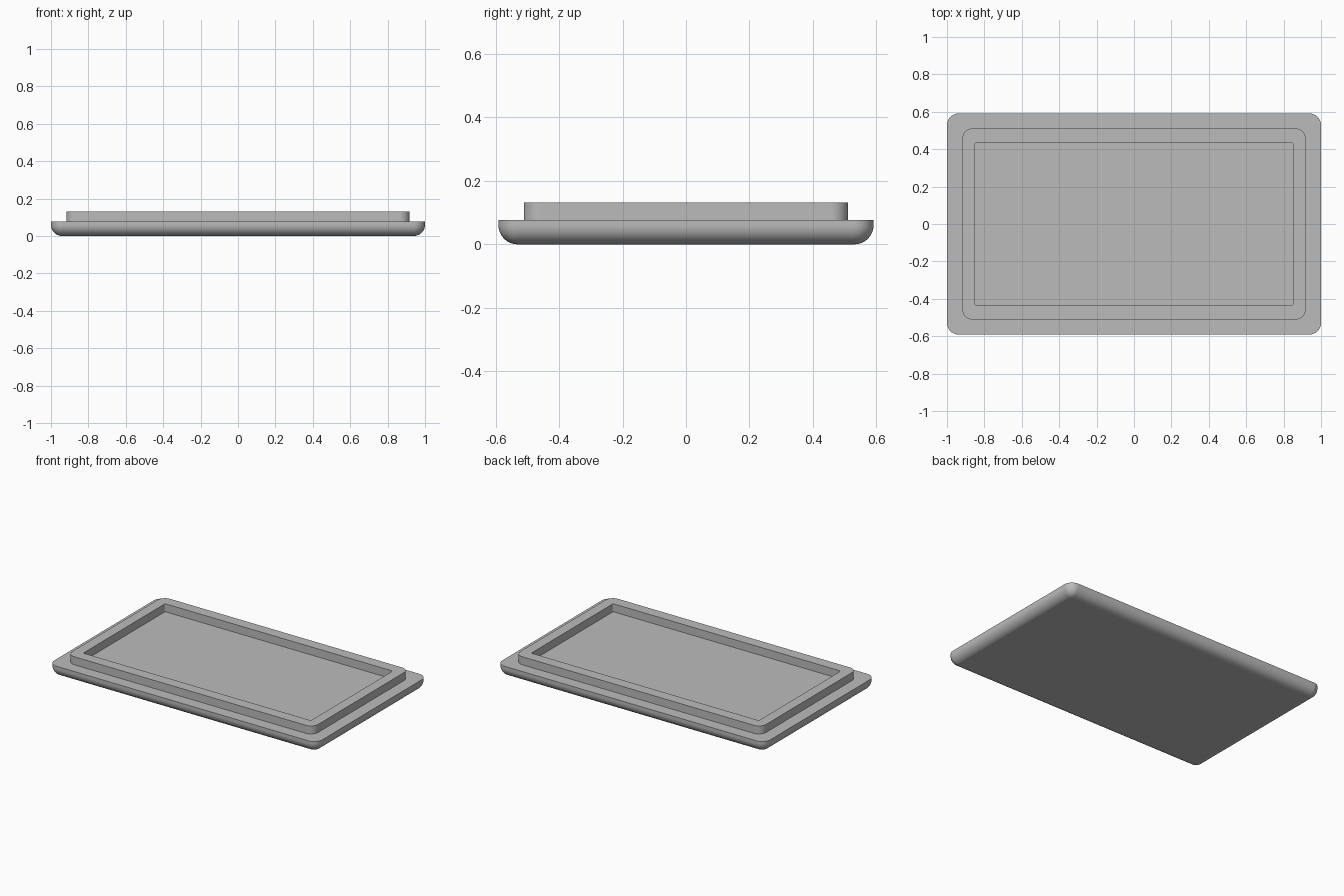
import bpy, bmesh, math

cube = bpy.data.objects.get("Cube")
if cube:
    bpy.data.objects.remove(cube, do_unlink=True)

grey = bpy.data.materials.new("plain grey")
grey.use_nodes = True
colour = (0.5, 0.5, 0.5, 1)
grey.diffuse_color = colour
grey.node_tree.nodes["Principled BSDF"].inputs["Base Color"].default_value = colour

CORNER_STEPS = 10
FILLET_STEPS = 12


def ring(bm, hx, hy, r, z):
    """Rounded rectangle of vertices, counter-clockwise from above."""
    verts = []
    for i, (sx, sy) in enumerate(((1, 1), (-1, 1), (-1, -1), (1, -1))):
        for k in range(CORNER_STEPS + 1):
            a = math.pi / 2 * (i + k / CORNER_STEPS)
            verts.append(bm.verts.new((sx * (hx - r) + r * math.cos(a),
                                       sy * (hy - r) + r * math.sin(a), z)))
    return verts


# Sizes of the plate, the raised lip and the recess
HX, HY, CORNER = 1.0, 0.591, 0.062
FILLET, STEP_Z, TOP_Z = 0.06, 0.077, 0.131

# Underside fillet, then plate edge, step, lip and recess wall
profile = []
for k in range(FILLET_STEPS + 1):
    a = math.pi / 2 * k / FILLET_STEPS
    inset = FILLET * (1 - math.sin(a))
    profile.append((HX - inset, HY - inset, CORNER - inset, FILLET * (1 - math.cos(a))))
profile += [
    (HX, HY, CORNER, STEP_Z),
    (0.918, 0.511, 0.055, STEP_Z),
    (0.918, 0.511, 0.055, TOP_Z),
    (0.849, 0.436, 0.008, TOP_Z),
    (0.849, 0.436, 0.008, STEP_Z),
]

bm = bmesh.new()
rings = [ring(bm, *p) for p in profile]
for low, high in zip(rings, rings[1:]):
    n = len(low)
    for i in range(n):
        j = (i + 1) % n
        bm.faces.new((low[i], low[j], high[j], high[i]))
bm.faces.new(rings[0][::-1])   # flat underside
bm.faces.new(rings[-1])        # recess floor

mesh = bpy.data.meshes.new("lid")
bm.to_mesh(mesh)
bm.free()
mesh.materials.append(grey)
lid = bpy.data.objects.new("lid", mesh)
bpy.context.collection.objects.link(lid)

# Smooth fillets with crisp edges and flat faces
bpy.ops.object.select_all(action="DESELECT")
lid.select_set(True)
bpy.context.view_layer.objects.active = lid
bpy.ops.object.shade_smooth_by_angle(angle=math.radians(30))
weighted = lid.modifiers.new("flat_faces", "WEIGHTED_NORMAL")
weighted.keep_sharp = True
